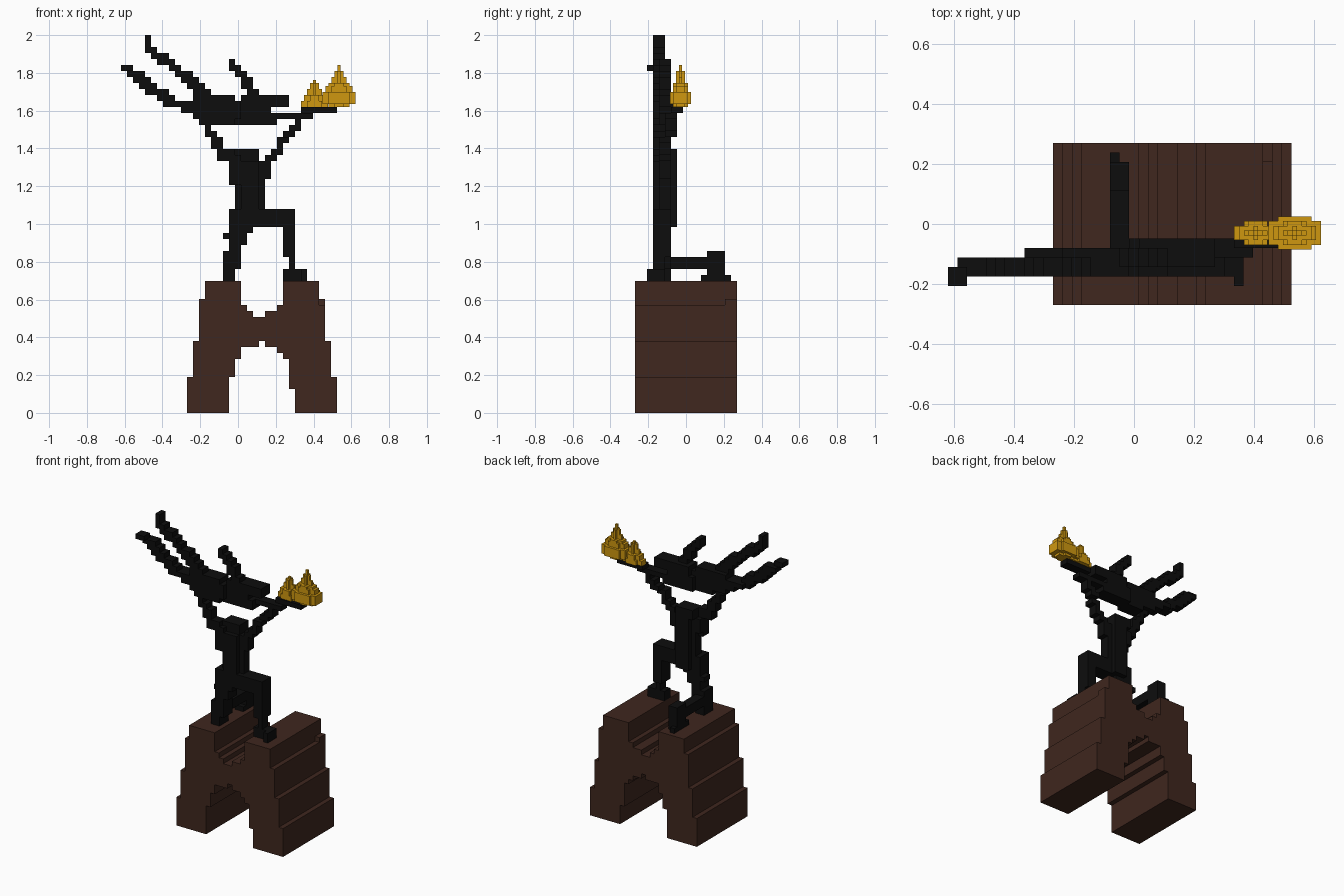
import bpy, bmesh
from mathutils import Vector

if "Cube" in bpy.data.objects:
    bpy.data.objects.remove(bpy.data.objects["Cube"])

V = 2 / 63                                # voxel size
ORIGIN = Vector((-19.5 * V, -8.5 * V, 0))


def material(name, rgb):
    m = bpy.data.materials.new(name)
    m.diffuse_color = (*rgb, 1)
    m.use_nodes = True
    m.node_tree.nodes["Principled BSDF"].inputs["Base Color"].default_value = m.diffuse_color
    return m


BROWN = material("brown", (0.05, 0.02, 0.013))
BLACK = material("black", (0.004, 0.004, 0.004))
GOLD = material("gold", (0.62, 0.31, 0.005))


def finish(name, bm, mat):
    bmesh.ops.recalc_face_normals(bm, faces=bm.faces)
    me = bpy.data.meshes.new(name)
    bm.to_mesh(me)
    bm.free()
    me.materials.append(mat)
    ob = bpy.data.objects.new(name, me)
    bpy.context.collection.objects.link(ob)
    return ob


def voxels(name, boxes, mat, size=V, origin=ORIGIN):
    """Union of integer boxes (x0,x1,y0,y1,z0,z1), keeping only outside faces."""
    cells = {(x, y, z) for a, b, c, d, e, f in boxes
             for x in range(a, b) for y in range(c, d) for z in range(e, f)}
    bm = bmesh.new()
    for cell in cells:
        for ax in range(3):
            for side in (0, 1):
                nb = list(cell)
                nb[ax] += 2 * side - 1
                if tuple(nb) in cells:
                    continue
                quad = []
                for s, t in ((0, 0), (1, 0), (1, 1), (0, 1)):
                    p = list(cell)
                    p[ax] += side
                    p[(ax + 1) % 3] += s
                    p[(ax + 2) % 3] += t
                    quad.append(bm.verts.new(origin + Vector(p) * size))
                bm.faces.new(quad if side else quad[::-1])
    me = bpy.data.meshes.new(name)
    bm.to_mesh(me)
    bm.free()
    me.materials.append(mat)
    ob = bpy.data.objects.new(name, me)
    bpy.context.collection.objects.link(ob)
    return ob


# Stepped arch pedestal: front profile extruded through the depth
profile = [(11, 0), (11, 6), (12, 6), (12, 12), (13, 12), (13, 19), (14, 19), (14, 22),
           (20, 22), (20, 18), (21, 18), (21, 17), (22, 17), (22, 16), (24, 16), (24, 17),
           (26, 17), (26, 18), (27, 18), (27, 22), (33, 22), (33, 18), (34, 18), (34, 12),
           (35, 12), (35, 6), (36, 6), (36, 0), (29, 0), (29, 4), (28, 4), (28, 9), (27, 9),
           (27, 10), (26, 10), (26, 11), (24, 11), (24, 12), (23, 12), (23, 11), (20, 11),
           (20, 9), (19, 9), (19, 6), (18, 6), (18, 0)]
bm = bmesh.new()
face = bm.faces.new([bm.verts.new(ORIGIN + Vector((x, 0, z)) * V) for x, z in profile])
ext = bmesh.ops.extrude_face_region(bm, geom=[face])
bmesh.ops.translate(bm, vec=(0, 17 * V, 0),
                    verts=[g for g in ext["geom"] if isinstance(g, bmesh.types.BMVert)])
finish("pedestal", bm, BROWN)
voxels("pedestal_ledge", [(33, 34, 15, 17, 18, 19)], BROWN)

# Standing figure
voxels("torso_and_head", [
    (19, 24, 4, 6, 31, 42), (20, 23, 3, 7, 31, 42), (18, 25, 4, 6, 39, 42),
    (19, 23, 4, 7, 42, 44)], BLACK)
voxels("kneeling_leg", [
    (18, 21, 3, 6, 28, 34), (21, 22, 3, 6, 30, 34), (18, 20, 3, 6, 27, 30),
    (17, 18, 4, 6, 29, 30), (17, 20, 3, 6, 24, 27), (17, 19, 3, 6, 22, 24),
    (17, 19, 6, 15, 24, 26), (17, 19, 12, 15, 23, 27),
    (17, 19, 11, 15, 22, 23), (17, 18, 15, 16, 22, 23)], BLACK)
voxels("bent_leg", [
    (22, 29, 3, 6, 31, 34), (27, 29, 3, 6, 26, 32), (28, 29, 3, 5, 24, 26),
    (27, 31, 3, 5, 22, 24), (30, 31, 2, 4, 22, 24)], BLACK)
voxels("left_arm", [
    (18, 20, 3, 5, 38, 43), (16, 19, 3, 5, 42, 44), (16, 17, 3, 5, 43, 45),
    (15, 17, 3, 5, 44, 46), (14, 16, 3, 5, 46, 47), (14, 15, 3, 5, 47, 48),
    (13, 15, 3, 5, 48, 49)], BLACK)
voxels("right_arm", [
    (24, 25, 4, 6, 39, 43), (25, 26, 4, 6, 42, 44), (26, 27, 4, 6, 43, 45),
    (26, 28, 4, 6, 45, 46), (27, 29, 5, 7, 46, 47), (28, 29, 5, 7, 47, 48),
    (29, 30, 5, 7, 47, 49)], BLACK)

# Carried figure: body rows, then the raised limbs as stepped diagonals
voxels("carried_body", [
    (15, 19, 3, 6, 48, 49), (19, 26, 4, 7, 48, 49), (12, 20, 3, 6, 49, 50),
    (19, 26, 4, 7, 49, 50), (10, 20, 3, 6, 50, 51), (19, 25, 4, 7, 50, 51),
    (8, 20, 3, 6, 51, 52), (20, 28, 4, 7, 51, 53), (12, 19, 3, 6, 52, 53)], BLACK)


def limb(name, rows, z, y0, y1):
    voxels(name, [(a, b, y0, y1, z - i - 1, z - i) for i, (a, b) in enumerate(rows)], BLACK)


limb("lower_leg_raised", [(1, 4), (2, 5), (3, 6), (4, 8), (6, 9), (7, 11)], 57, 3, 5)
limb("lower_foot", [(0, 2)], 58, 2, 4)
limb("upper_leg_raised", [(4, 5), (4, 5), (4, 6), (5, 8), (6, 9), (8, 10), (9, 12),
                          (10, 13), (11, 14), (12, 15), (13, 17)], 63, 3, 5)
limb("raised_arm", [(18, 19), (18, 20), (19, 21), (20, 22), (20, 22), (21, 23), (21, 24)],
     59, 4, 6)
voxels("torch", [(25, 32, 5, 7, 49, 50), (30, 36, 6, 8, 50, 51)], BLACK)


# Flames: stacked layers of crossed boxes on a half-size grid
def flame(name, x, layers):
    boxes, z = [], 0
    for hx, hy, h in layers:
        boxes += [(-hx, hx + 1, -max(hy - 1, 0), max(hy - 1, 0) + 1, z, z + h),
                  (-max(hx - 2, 0), max(hx - 2, 0) + 1, -hy, hy + 1, z, z + h)]
        z += h
    s = V / 2
    voxels(name, boxes, GOLD, s, Vector((x - s / 2, -0.03 - s / 2, 51 * V)))


flame("large_flame", 0.535, [(3, 2, 1), (5, 3, 4), (4, 2, 2), (3, 2, 1), (2, 1, 2),
                             (1, 1, 2), (0, 0, 2)])
flame("small_flame", 0.405, [(4, 2, 2), (3, 2, 2), (2, 1, 2), (1, 1, 2), (0, 0, 1)])
